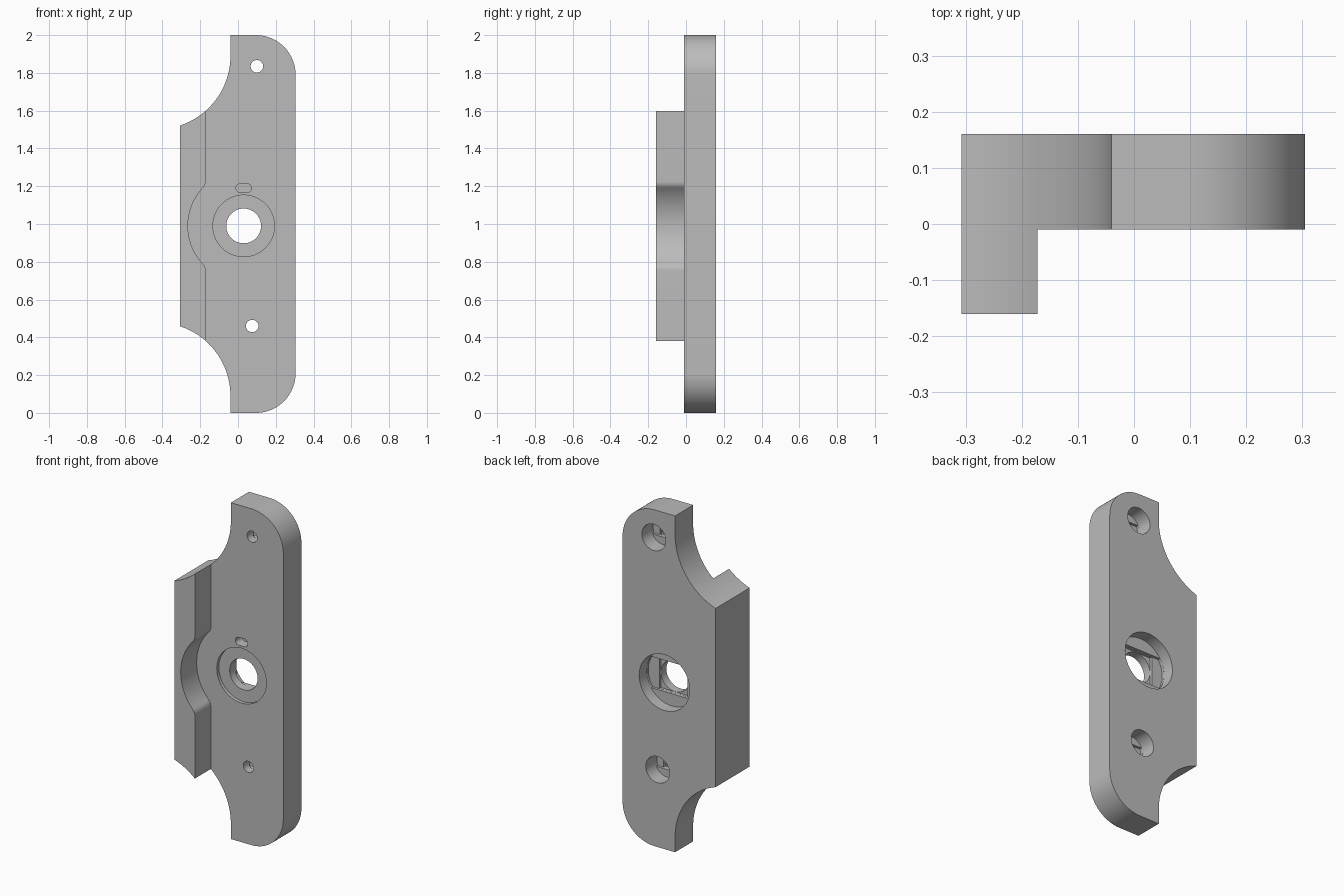
import bpy, bmesh
from math import sin, cos, pi, radians, asin, acos, atan2

cube = bpy.data.objects.get("Cube")
if cube:
    bpy.data.objects.remove(cube, do_unlink=True)

grey = bpy.data.materials.new("plain grey")
grey.use_nodes = True
colour = (0.5, 0.5, 0.5, 1)
grey.diffuse_color = colour
grey.node_tree.nodes["Principled BSDF"].inputs["Base Color"].default_value = colour


def arc(cx, cz, r, a0, a1, n=20):
    return [(cx + r * cos(a0 + (a1 - a0) * i / n), cz + r * sin(a0 + (a1 - a0) * i / n))
            for i in range(n + 1)]


def circle(cx, cz, r, n=64):
    return arc(cx, cz, r, 0, 2 * pi, n)[:-1]


def prism(name, outline, y0, y1):
    """Extrude an x-z outline from y0 to y1."""
    bm = bmesh.new()
    face = bm.faces.new([bm.verts.new((x, y0, z)) for x, z in outline])
    ext = bmesh.ops.extrude_face_region(bm, geom=[face])
    moved = [v for v in ext["geom"] if isinstance(v, bmesh.types.BMVert)]
    bmesh.ops.translate(bm, verts=moved, vec=(0, y1 - y0, 0))
    bmesh.ops.recalc_face_normals(bm, faces=bm.faces)
    mesh = bpy.data.meshes.new(name)
    bm.to_mesh(mesh)
    bm.free()
    mesh.materials.append(grey)
    ob = bpy.data.objects.new(name, mesh)
    bpy.context.collection.objects.link(ob)
    return ob


FRONT, BACK, RAIL = -0.01, 0.16, -0.16
LEFT, RIGHT, STEP, INNER = -0.307, 0.305, -0.172, -0.04

# Full silhouette: rounded corners on one edge, concave scoops on the other
R, S = 0.21, 0.388
sweep = acos((LEFT - INNER + S) / S)
outline = [(INNER, 0)]
outline += arc(RIGHT - R, R, R, -pi / 2, 0)
outline += arc(RIGHT - R, 2 - R, R, 0, pi / 2)
outline += [(INNER, 2)]
outline += arc(INNER - S, 1.89, S, 0, -sweep)
outline += arc(INNER - S, 0.09, S, sweep, 0)
body = prism("mounting_plate", outline, RAIL, BACK)


def cut(outline, y0, y1):
    cutter = prism("cutter", outline, y0, y1)
    cutter.hide_render = True
    mod = body.modifiers.new("cut", "BOOLEAN")
    mod.operation = "DIFFERENCE"
    mod.solver = "EXACT"
    mod.object = cutter
    bpy.context.view_layer.objects.active = body
    bpy.ops.object.modifier_apply(modifier=mod.name)
    bpy.data.objects.remove(cutter, do_unlink=True)


# Front step: leaves the raised rail, with a filleted bulge around the bore
CX, CZ, BULGE, FIL = 0.03, 0.99, 0.295, 0.05
fx = STEP - FIL
dz = ((BULGE + FIL) ** 2 - (CX - fx) ** 2) ** 0.5
t = atan2(dz, CX - fx)
step = [(1, -1), (1, 3), (STEP, 3)]
step += arc(fx, CZ + dz, FIL, 0, -t, 8)
step += arc(CX, CZ, BULGE, pi - t, pi + t, 32)[1:-1]
step += arc(fx, CZ - dz, FIL, t, 0, 8)
step += [(STEP, -1)]
cut(step, -0.5, FRONT)


def counterbored_hole(cx, cz, h, r, depth, layer=0.015):
    """Through hole with a back pocket that steps down by slot and square."""
    cut(circle(cx, cz, r), BACK - depth, 0.3)
    w, q = h * 1.01, r * 0.995
    a = asin(w / q)
    slot = arc(cx, cz, q, -a, a, 12) + arc(cx, cz, q, pi - a, pi + a, 12)
    cut(slot, BACK - depth - layer, 0.3)
    s = h * 1.005
    square = [(cx - s, cz - s), (cx + s, cz - s), (cx + s, cz + s), (cx - s, cz + s)]
    cut(square, BACK - depth - 2 * layer, 0.3)
    cut(circle(cx, cz, h), -0.3, 0.3)


# Shallow front recess and small blind slot
cut(circle(CX, CZ, 0.163), -0.3, FRONT + 0.02)
pill = arc(CX + 0.018, 1.19, 0.023, -pi / 2, pi / 2, 12)
pill += arc(CX - 0.018, 1.19, 0.023, pi / 2, 3 * pi / 2, 12)
cut(pill, -0.3, FRONT + 0.06)

# Central bore and the two screw holes
counterbored_hole(CX, CZ, 0.092, 0.166, 0.07)
counterbored_hole(0.10, 1.835, 0.033, 0.078, 0.09)
counterbored_hole(0.075, 0.46, 0.033, 0.078, 0.09)

# Smooth curved walls, sharp edges kept
bpy.ops.object.select_all(action="DESELECT")
body.select_set(True)
bpy.context.view_layer.objects.active = body
bpy.ops.object.shade_smooth_by_angle(angle=radians(25))
